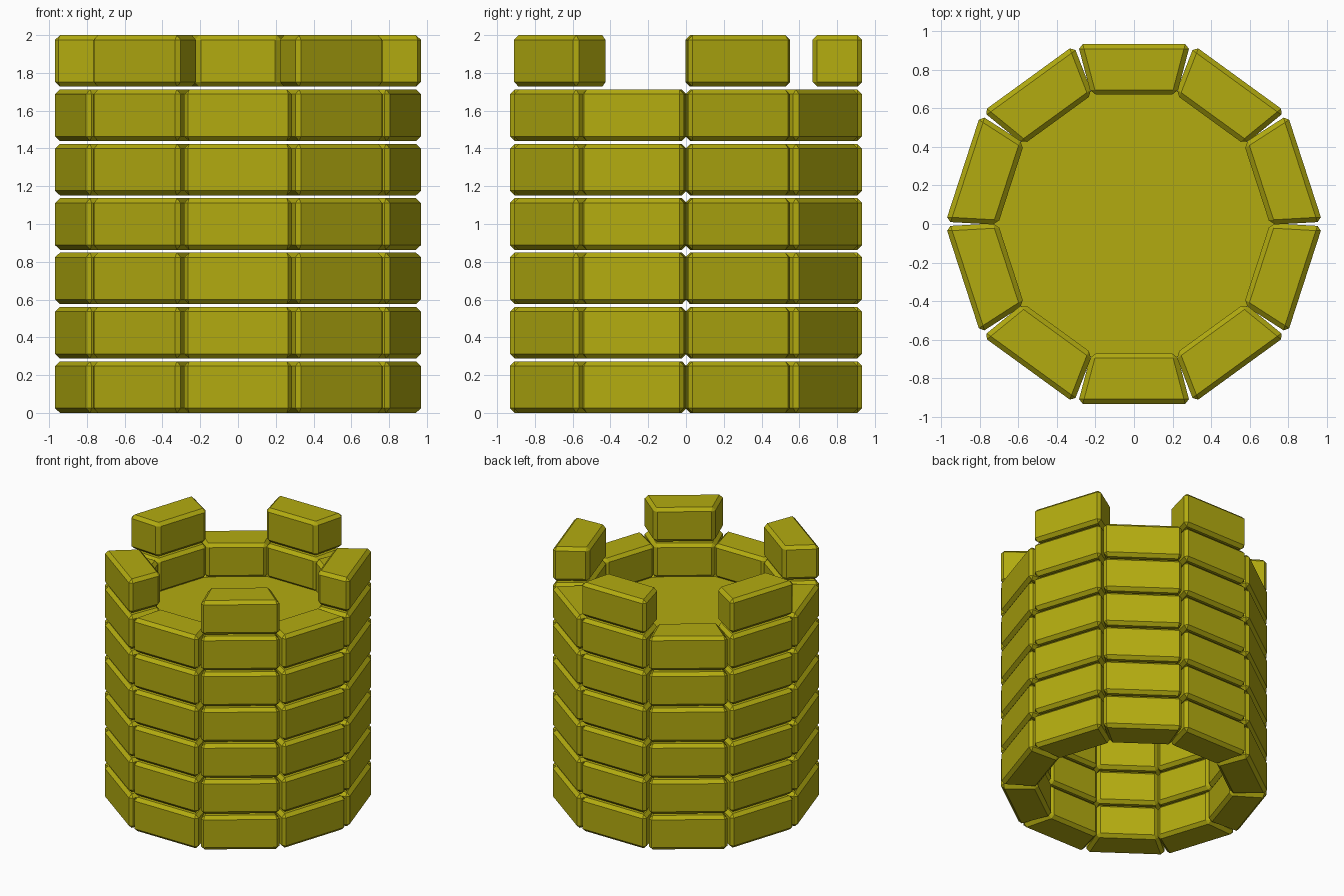
import bpy, bmesh, math
from mathutils import Matrix

if "Cube" in bpy.data.objects:
    bpy.data.objects.remove(bpy.data.objects["Cube"])

SIDES, LAYERS = 10, 7
HEIGHT, PITCH = 0.273, 0.2878
BEVEL = 0.025

mat = bpy.data.materials.new("olive_stone")
mat.diffuse_color = (0.45, 0.41, 0.005, 1)
mat.use_nodes = True
mat.node_tree.nodes["Principled BSDF"].inputs["Base Color"].default_value = mat.diffuse_color


def add_object(name, mesh):
    obj = bpy.data.objects.new(name, mesh)
    bpy.context.collection.objects.link(obj)
    return obj


# One chamfered wedge-shaped brick, facing +y
def brick_mesh():
    bm = bmesh.new()
    outline = [(-0.222, 0.67), (0.222, 0.67), (0.291, 0.932), (-0.291, 0.932)]
    base = bm.faces.new([bm.verts.new((x, y, 0)) for x, y in outline])
    ext = bmesh.ops.extrude_face_region(bm, geom=[base])
    top = [v for v in ext["geom"] if isinstance(v, bmesh.types.BMVert)]
    bmesh.ops.translate(bm, verts=top, vec=(0, 0, HEIGHT))
    bmesh.ops.recalc_face_normals(bm, faces=bm.faces[:])
    bmesh.ops.bevel(bm, geom=bm.edges[:], offset=BEVEL, segments=1,
                    profile=0.5, affect='EDGES')
    mesh = bpy.data.meshes.new("brick")
    bm.to_mesh(mesh)
    bm.free()
    mesh.materials.append(mat)
    return mesh


# Stacked rings of bricks; the top ring keeps every second brick as a merlon
brick = brick_mesh()
for layer in range(LAYERS):
    is_top = layer == LAYERS - 1
    for i in range(0, SIDES, 2 if is_top else 1):
        obj = add_object("merlon" if is_top else "wall_brick", brick)
        obj.matrix_world = (Matrix.Translation((0, 0, layer * PITCH))
                            @ Matrix.Rotation(i * math.tau / SIDES, 4, 'Z'))

# Thin floor inside the battlement
bm = bmesh.new()
radius = 0.69 / math.cos(math.pi / SIDES)
bm.faces.new([bm.verts.new((radius * math.cos(i * math.tau / SIDES),
                            radius * math.sin(i * math.tau / SIDES), 1.445))
              for i in range(SIDES)])
floor = bpy.data.meshes.new("floor")
bm.to_mesh(floor)
bm.free()
floor.materials.append(mat)
add_object("floor", floor)
